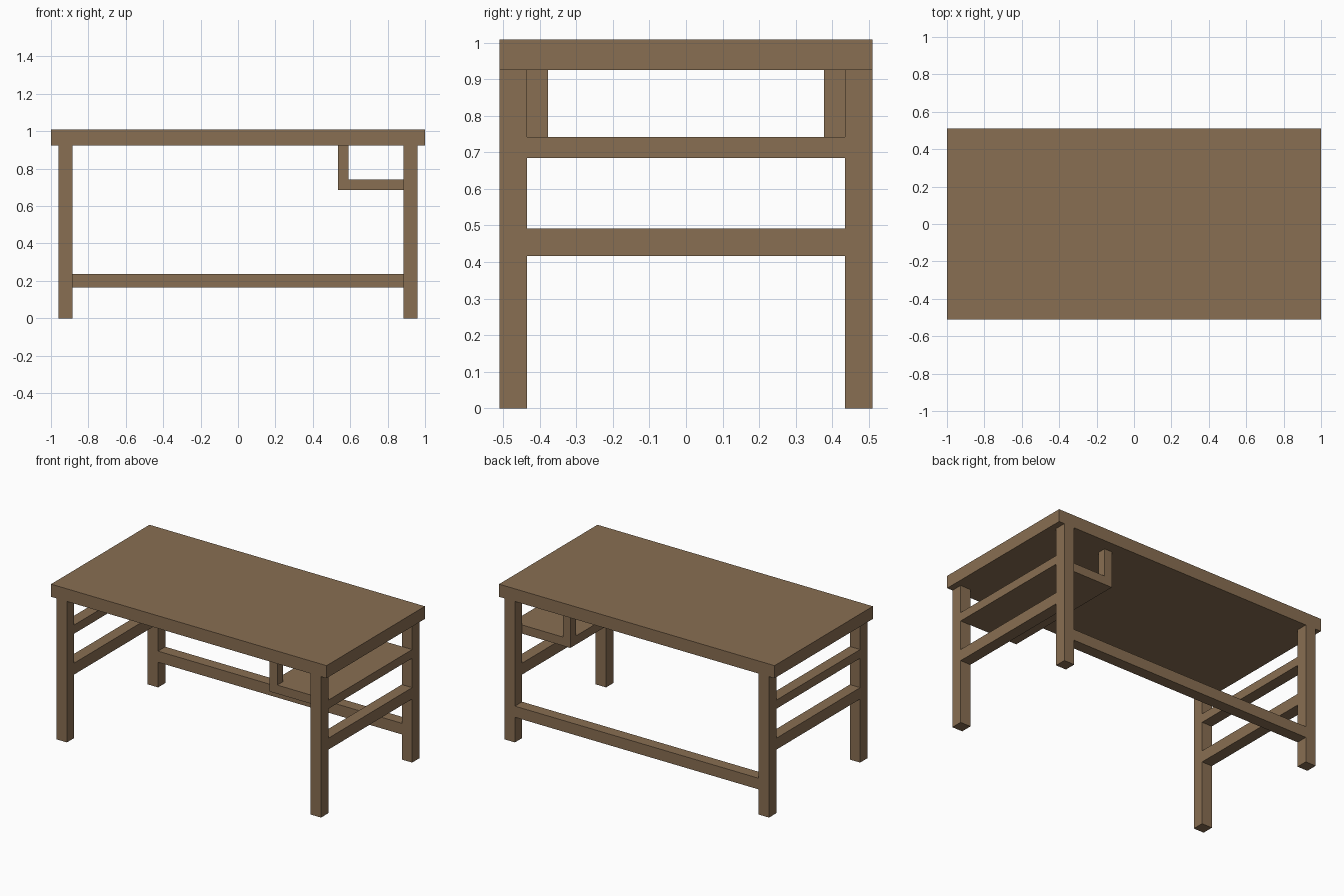
import bpy
import bmesh

if "Cube" in bpy.data.objects:
    bpy.data.objects.remove(bpy.data.objects["Cube"])

# Single wood colour
wood = bpy.data.materials.new("brown wood")
wood.diffuse_color = (0.25, 0.158, 0.085, 1.0)
wood.use_nodes = True
wood.node_tree.nodes["Principled BSDF"].inputs["Base Color"].default_value = wood.diffuse_color


def box(name, x, y, z):
    """Axis-aligned box from (min, max) ranges."""
    bm = bmesh.new()
    bmesh.ops.create_cube(bm, size=1.0)
    for v in bm.verts:
        v.co = [r[0] + (c + 0.5) * (r[1] - r[0]) for c, r in zip(v.co, (x, y, z))]
    mesh = bpy.data.meshes.new(name)
    bm.to_mesh(mesh)
    bm.free()
    mesh.materials.append(wood)
    obj = bpy.data.objects.new(name, mesh)
    bpy.context.collection.objects.link(obj)
    return obj


def mirrored(r, sign):
    return tuple(sorted((r[0] * sign, r[1] * sign)))


LEG_X = (0.885, 0.96)
LEG_Y = (0.435, 0.51)
BETWEEN_Y = (-0.435, 0.435)
TOP_Z = 0.925

# Table top
box("table_top", (-1.0, 1.0), (-0.51, 0.51), (TOP_Z, 1.008))

for sx, side in ((-1, "left"), (1, "right")):
    x = mirrored(LEG_X, sx)
    # Legs
    for sy, end in ((-1, "front"), (1, "back")):
        box(f"{end}_{side}_leg", x, mirrored(LEG_Y, sy), (0.0, TOP_Z))
    # Side rails
    box(f"{side}_lower_rail", x, BETWEEN_Y, (0.417, 0.492))
    box(f"{side}_upper_rail", x, BETWEEN_Y, (0.685, 0.742))

# Long stretcher at the back
box("back_stretcher", (-0.885, 0.885), LEG_Y, (0.165, 0.238))

# Hanging shelf under the right end, held by two posts
box("hanging_shelf", (0.535, 0.885), BETWEEN_Y, (0.685, 0.742))
for sy, end in ((-1, "front"), (1, "back")):
    box(f"{end}_shelf_post", (0.535, 0.59), mirrored((0.378, 0.435), sy), (0.742, TOP_Z))
